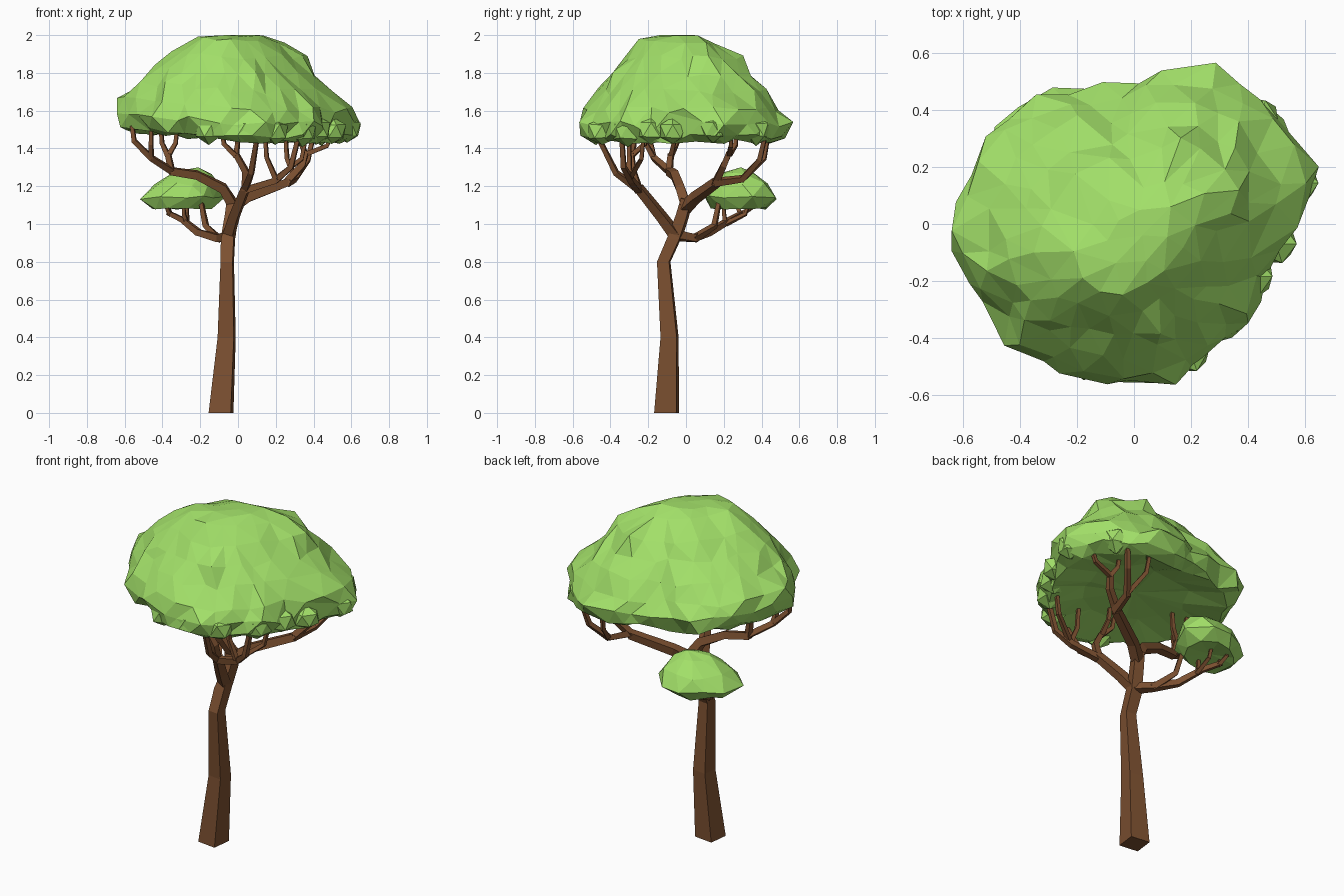
import bpy, bmesh, math, random
from mathutils import Vector

if "Cube" in bpy.data.objects:
    bpy.data.objects.remove(bpy.data.objects["Cube"])

random.seed(4)


def material(name, color):
    m = bpy.data.materials.new(name)
    m.diffuse_color = (*color, 1)
    m.use_nodes = True
    m.node_tree.nodes["Principled BSDF"].inputs["Base Color"].default_value = m.diffuse_color
    return m


BARK = material("bark", (0.20, 0.08, 0.03))
LEAF = material("leaf", (0.36, 0.74, 0.14))


def finish(bm, name, mat):
    bmesh.ops.recalc_face_normals(bm, faces=bm.faces[:])
    me = bpy.data.meshes.new(name)
    bm.to_mesh(me)
    bm.free()
    me.materials.append(mat)
    ob = bpy.data.objects.new(name, me)
    bpy.context.collection.objects.link(ob)


def limb(bm, pts, r0, r1):
    """Four-sided tapering tube along a path."""
    pts = [Vector(p) for p in pts]
    rings = []
    for i, p in enumerate(pts):
        t = (pts[min(i + 1, len(pts) - 1)] - pts[max(i - 1, 0)]).normalized()
        u = t.cross(Vector((0.25, 1, 0.1))).normalized()
        v = t.cross(u)
        r = (r0 + (r1 - r0) * i / (len(pts) - 1)) * 1.3
        rings.append([bm.verts.new(p + r * (u * math.cos(a) + v * math.sin(a)))
                      for a in (math.pi / 4 + k * math.pi / 2 for k in range(4))])
    for a, b in zip(rings, rings[1:]):
        for k in range(4):
            bm.faces.new((a[k], a[k - 1], b[k - 1], b[k]))
    bm.faces.new(rings[0])
    bm.faces.new(rings[-1])


def twigs(bm, base, tips, r=0.014):
    """Thin shoots that spread sideways, then turn up into the leaves."""
    b = Vector(base)
    for t in tips:
        t = Vector(t)
        mid = b.lerp(t, 0.4)
        mid.x, mid.y = b.x + (t.x - b.x) * 0.8, b.y + (t.y - b.y) * 0.8
        limb(bm, [b, mid, t], r, r * 0.65)


def crown(name, levels, outline, segs, jitter, bottom, top, lift, merge):
    """Faceted leaf mass: levels are (cx, cy, z, scale, squash, roughness) rings.
    Squash narrows a ring across the front-right diagonal."""
    bm = bmesh.new()
    rings = []
    for i, (cx, cy, z, s, q, rough) in enumerate(levels):
        ring = []
        for k in range(segs):
            a = 2 * math.pi * (k + 0.5 * (i % 2) + random.uniform(-0.25, 0.25)) / segs
            r = outline(a) * s + random.uniform(-jitter, jitter) * rough
            x, y = r * math.cos(a), r * math.sin(a)
            d = (x - y) / 2 * (1 - q)
            x, y = cx + x - d, cy + y + d
            dz = random.uniform(-jitter, jitter) * 0.8 * min(rough, 1)
            ring.append(bm.verts.new((x, y, min(z + dz + lift(x), top[2]))))
        rings.append(ring)
    for i, (a, b) in enumerate(zip(rings, rings[1:])):
        for k in range(segs):
            n = (k + 1) % segs
            if i % 2:
                bm.faces.new((a[k], a[n], b[n]))
                bm.faces.new((a[k], b[n], b[k]))
            else:
                bm.faces.new((a[k], a[n], b[k]))
                bm.faces.new((a[n], b[n], b[k]))
    for ring, pole in ((rings[0], bottom), (rings[-1], top)):
        c = bm.verts.new(pole)
        for k in range(segs):
            bm.faces.new((ring[k - 1], ring[k], c))
    # merge close points where rings narrow, for larger uneven facets
    bmesh.ops.remove_doubles(bm, verts=bm.verts[:], dist=merge)
    finish(bm, name, LEAF)


# Trunk: square sections, slightly turned
bm = bmesh.new()
prev = None
for x, y, z, h in ((-0.09, -0.103, 0, 0.059), (-0.06, -0.087, 0.4, 0.043),
                   (-0.057, -0.118, 0.8, 0.032), (-0.053, -0.065, 0.92, 0.034),
                   (-0.045, -0.045, 0.98, 0.027)):
    ring = [bm.verts.new((x + h * 1.414 * math.cos(a), y + h * 1.414 * math.sin(a), z))
            for a in (math.radians(38 + 90 * k) for k in range(4))]
    if prev:
        for k in range(4):
            bm.faces.new((prev[k - 1], prev[k], ring[k], ring[k - 1]))
    else:
        bm.faces.new(ring)
    prev = ring
bm.faces.new(prev)
finish(bm, "trunk", BARK)

# Main branches
fork = (-0.05, -0.055, 0.94)
bm = bmesh.new()
limb(bm, [fork, (-0.035, -0.02, 1.04), (-0.025, 0.005, 1.13)], 0.034, 0.03)
# left limb
limb(bm, [(-0.025, 0, 1.10), (-0.08, -0.03, 1.19), (-0.22, -0.06, 1.26), (-0.36, -0.09, 1.28)], 0.028, 0.021)
limb(bm, [(-0.35, -0.09, 1.28), (-0.46, -0.17, 1.35), (-0.55, -0.19, 1.44), (-0.56, -0.18, 1.52)], 0.018, 0.011)
limb(bm, [(-0.35, -0.09, 1.27), (-0.37, -0.08, 1.37)], 0.018, 0.015)
twigs(bm, (-0.37, -0.08, 1.36), [(-0.41, -0.04, 1.53), (-0.32, -0.06, 1.53)])
twigs(bm, (-0.46, -0.17, 1.35), [(-0.46, -0.22, 1.53)])
# back right limb
limb(bm, [(-0.025, 0, 1.09), (0.05, 0.05, 1.14), (0.26, 0.16, 1.22)], 0.03, 0.023)
limb(bm, [(0.26, 0.15, 1.22), (0.3, 0.3, 1.24), (0.37, 0.39, 1.34), (0.4, 0.42, 1.47)], 0.02, 0.011)
limb(bm, [(0.25, 0.155, 1.215), (0.34, 0.2, 1.31), (0.36, 0.23, 1.38)], 0.02, 0.015)
twigs(bm, (0.36, 0.23, 1.37), [(0.33, 0.27, 1.49), (0.5, 0.24, 1.48)])
twigs(bm, (0.3, 0.31, 1.25), [(0.25, 0.44, 1.49)])
# front right limb
limb(bm, [fork, (-0.02, -0.13, 1.04), (0.04, -0.25, 1.19)], 0.03, 0.023)
limb(bm, [(0.04, -0.25, 1.18), (0.2, -0.29, 1.23), (0.28, -0.33, 1.3), (0.32, -0.34, 1.46)], 0.02, 0.012)
limb(bm, [(0.04, -0.25, 1.18), (0.04, -0.28, 1.28), (-0.01, -0.29, 1.37)], 0.02, 0.015)
limb(bm, [(0.04, -0.26, 1.19), (0.07, -0.37, 1.27), (0.1, -0.46, 1.45)], 0.018, 0.012)
twigs(bm, (-0.01, -0.29, 1.36), [(-0.09, -0.27, 1.52), (0.0, -0.2, 1.52)])
twigs(bm, (0.2, -0.3, 1.24), [(0.14, -0.3, 1.52), (0.37, -0.22, 1.5)])
# low limb at the back left
limb(bm, [fork, (-0.1, 0.04, 0.925), (-0.21, 0.12, 0.955), (-0.29, 0.23, 1.02), (-0.37, 0.3, 1.06)], 0.025, 0.012)
limb(bm, [(-0.1, 0.04, 0.92), (-0.17, 0.15, 0.99), (-0.2, 0.18, 1.14)], 0.019, 0.011)
twigs(bm, (-0.27, 0.21, 1.0), [(-0.29, 0.2, 1.13), (-0.27, 0.34, 1.13)], 0.012)
twigs(bm, (-0.36, 0.29, 1.05), [(-0.38, 0.27, 1.14), (-0.37, 0.36, 1.14)], 0.012)
finish(bm, "branches", BARK)

# Main crown plan outline: (degrees, radius)
PLAN = [(0, .60), (18, .68), (33, .65), (45, .64), (65, .61), (90, .48), (105, .49),
        (123, .55), (148, .60), (170, .61), (182, .67), (198, .63), (210, .61), (223, .62),
        (240, .56), (253, .57), (273, .56), (288, .565), (305, .53), (318, .53),
        (333, .52), (345, .54), (360, .60)]


def plan(a):
    d = math.degrees(a) % 360
    for (a0, r0), (a1, r1) in zip(PLAN, PLAN[1:]):
        if d <= a1:
            return r0 + (r1 - r0) * (d - a0) / (a1 - a0)


def left_lift(x):
    return 0.06 * max(0, -x / 0.65)


crown("main_crown",
      [(0, 0, 1.495, 0.5, 1, .8), (0, 0, 1.44, 0.86, 1, 1), (0, 0, 1.465, 0.96, 1, 1.3),
       (0, 0, 1.53, 1.0, 1, 1.3), (0, 0, 1.605, 0.93, 1, 1.4), (-0.01, -0.01, 1.70, 0.81, .97, 1.2),
       (-0.01, -0.02, 1.79, 0.70, .9, 1), (0, -0.02, 1.88, 0.59, .80, 1),
       (0.015, -0.04, 1.965, 0.41, .66, 1), (0.02, -0.04, 1.995, 0.24, .6, .6)],
      plan, 30, 0.02, (0, 0, 1.50), (0.03, -0.04, 2.0), left_lift, 0.065)

# Small leaf tufts bulging from the right and front of the rim
bm = bmesh.new()
for deg, z, r in ((14, 1.5, .08), (-8, 1.49, .075), (-24, 1.5, .085), (-42, 1.49, .085),
                  (-66, 1.49, .08), (-88, 1.5, .075), (-108, 1.5, .08), (40, 1.5, .08)):
    a = math.radians(deg)
    d = plan(a) - r * 0.85
    new = bmesh.ops.create_icosphere(bm, subdivisions=1, radius=r)["verts"]
    for v in new:
        v.co = v.co * random.uniform(0.85, 1.1) + Vector((d * math.cos(a), d * math.sin(a), z))
finish(bm, "rim_tufts", LEAF)


def low_plan(a):
    b = a - math.radians(32)
    return 1 / math.hypot(math.cos(b) / 0.235, math.sin(b) / 0.18)


crown("low_crown",
      [(-0.3, 0.28, 1.085, 0.75, 1, 1), (-0.295, 0.28, 1.14, 1.0, 1, 1),
       (-0.28, 0.28, 1.21, 0.8, 1, 1), (-0.24, 0.28, 1.27, 0.42, 1, 1)],
      low_plan, 10, 0.012, (-0.3, 0.28, 1.10), (-0.21, 0.29, 1.30), lambda x: 0.0, 0.03)
